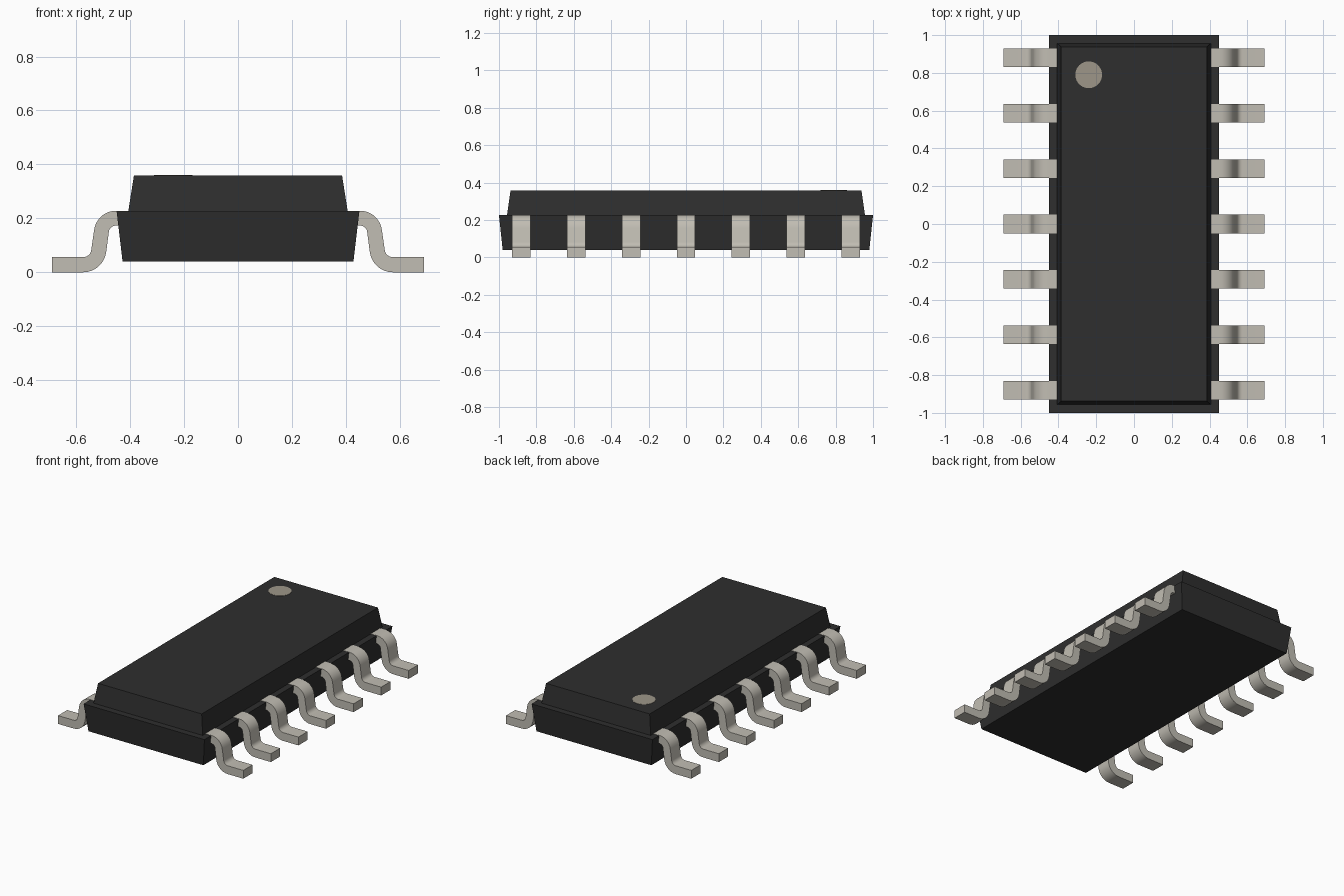
import bpy, bmesh, math

cube = bpy.data.objects.get("Cube")
if cube:
    bpy.data.objects.remove(cube, do_unlink=True)


def material(name, rgb):
    """Flat material from 0-255 sRGB values, stored as linear."""
    lin = [((c / 255 + 0.055) / 1.055) ** 2.4 for c in rgb] + [1.0]
    m = bpy.data.materials.new(name)
    m.use_nodes = True
    m.diffuse_color = lin
    bsdf = next(n for n in m.node_tree.nodes if n.type == 'BSDF_PRINCIPLED')
    bsdf.inputs["Base Color"].default_value = lin
    return m


BLACK = material("black_plastic", (46, 46, 46))
METAL = material("tinned_metal", (193, 189, 179))
DOT = material("marker_tan", (157, 150, 136))


def make_object(name, bm, mat):
    bmesh.ops.recalc_face_normals(bm, faces=bm.faces)
    mesh = bpy.data.meshes.new(name)
    bm.to_mesh(mesh)
    bm.free()
    mesh.materials.append(mat)
    ob = bpy.data.objects.new(name, mesh)
    bpy.context.collection.objects.link(ob)
    return ob


def tapered_box(name, bottom, top, z0, z1):
    """Box whose bottom and top have different half sizes."""
    bm = bmesh.new()
    bmesh.ops.create_cube(bm, size=2)
    for v in bm.verts:
        hx, hy = top if v.co.z > 0 else bottom
        v.co = (v.co.x * hx, v.co.y * hy, z1 if v.co.z > 0 else z0)
    return make_object(name, bm, BLACK)


# Moulded body: lower half with a ledge, narrower upper half
LEDGE, TOP = 0.226, 0.358
tapered_box("body_lower", (0.428, 0.98), (0.45, 1.0), 0.04, LEDGE)
tapered_box("body_upper", (0.407, 0.957), (0.386, 0.938), LEDGE - 0.001, TOP)

# Round marker at the first lead
bm = bmesh.new()
bmesh.ops.create_cone(bm, cap_ends=True, segments=40, radius1=0.071,
                      radius2=0.071, depth=0.003)
bmesh.ops.translate(bm, verts=bm.verts, vec=(-0.24, 0.79, TOP + 0.0005))
make_object("first_lead_marker", bm, DOT)


def arc(cx, cz, r, a0, a1, n=8):
    angles = [math.radians(a0 + (a1 - a0) * i / n) for i in range(n + 1)]
    return [(cx + r * math.cos(a), cz + r * math.sin(a)) for a in angles]


# Gull-wing lead outline in x and z: upper bend, sloped leg, lower bend, foot
upper, lower = (0.453, 0.147), (0.574, 0.086)
R_IN, R_OUT, LEAN = 0.026, 0.081, 8
outer_side = ([(0.40, upper[1] + R_OUT)] + arc(*upper, R_OUT, 90, LEAN)
              + arc(*lower, 0.030, 180 + LEAN, 270) + [(0.69, 0.056)])
inner_side = ([(0.40, upper[1] + R_IN)] + arc(*upper, R_IN, 90, LEAN)
              + arc(*lower, 0.086, 180 + LEAN, 270) + [(0.69, 0.0)])


def make_lead(name, side, y, width=0.098):
    bm = bmesh.new()
    rows = []
    for a, b in zip(outer_side, inner_side):
        rows.append([bm.verts.new((side * x, y + dy, z)) for (x, z), dy in
                     ((a, -width / 2), (a, width / 2), (b, width / 2), (b, -width / 2))])
    for r0, r1 in zip(rows, rows[1:]):
        for i in range(4):
            j = (i + 1) % 4
            bm.faces.new((r0[i], r0[j], r1[j], r1[i]))
    bm.faces.new(rows[0])
    bm.faces.new(rows[-1])
    ob = make_object(name, bm, METAL)
    bpy.ops.object.select_all(action='DESELECT')
    ob.select_set(True)
    bpy.context.view_layer.objects.active = ob
    bpy.ops.object.shade_smooth_by_angle(angle=math.radians(30))


# Seven leads on each long side
for side, label in ((1, "left"), (-1, "right")):
    for i in range(7):
        make_lead(f"{label}_lead_{i + 1}", side, (i - 3) * 0.2935)
